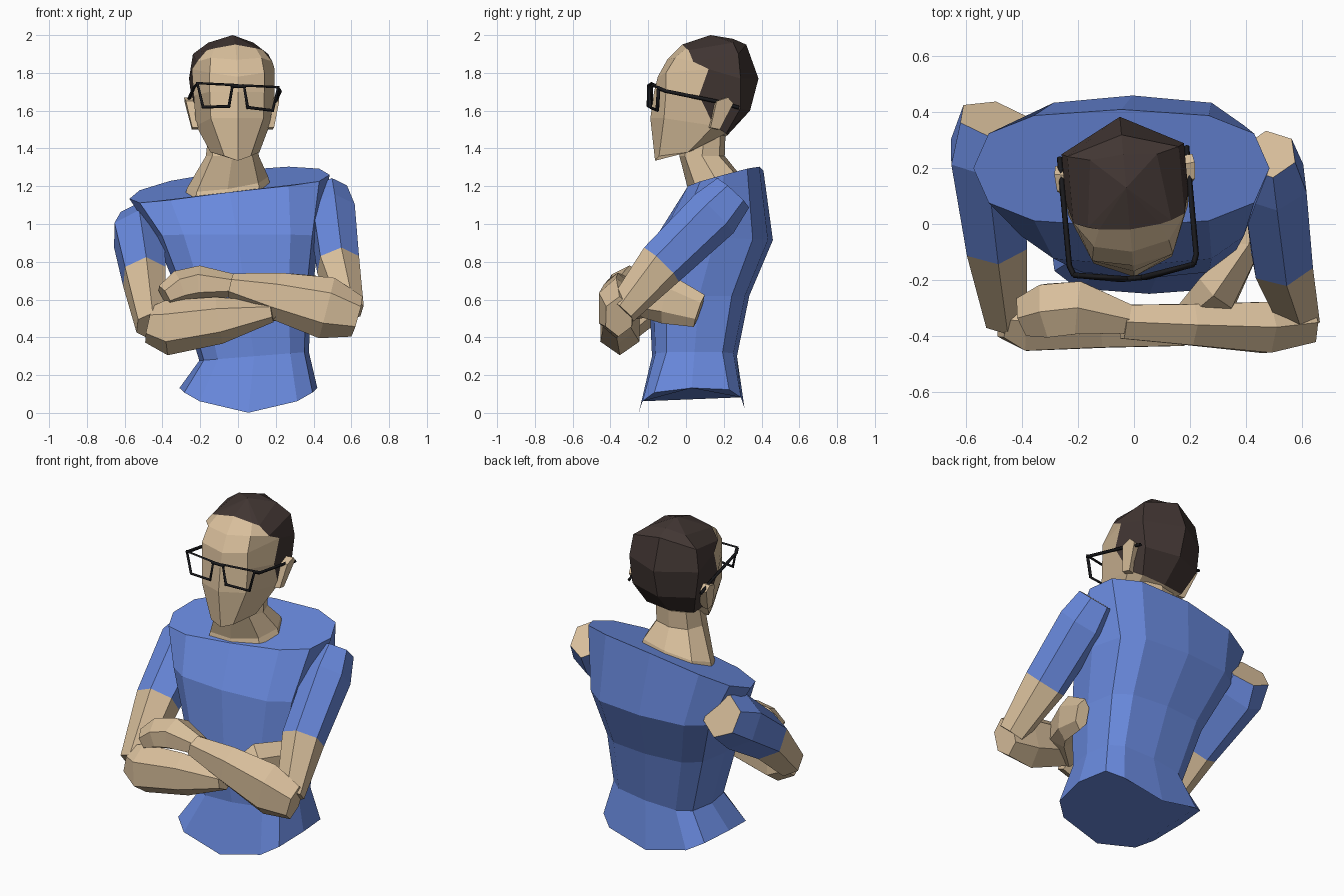
import bpy, bmesh, math
from mathutils import Vector, Matrix

if "Cube" in bpy.data.objects:
    bpy.data.objects.remove(bpy.data.objects["Cube"])


def mat(name, rgb):
    m = bpy.data.materials.new(name)
    m.diffuse_color = (*rgb, 1)
    m.use_nodes = True
    m.node_tree.nodes["Principled BSDF"].inputs["Base Color"].default_value = m.diffuse_color
    return m


SHIRT = mat("shirt_blue", (0.14, 0.25, 0.72))
SKIN = mat("skin", (0.69, 0.52, 0.33))
HAIR = mat("hair_brown", (0.055, 0.038, 0.034))
BLACK = mat("frame_black", (0.01, 0.01, 0.012))
HEAD = (Matrix.Translation((-0.025, 0.1, 0)) @ Matrix.Rotation(0.09, 4, 'Z')
        @ Matrix.Translation((0, -0.1, 0)))


def loft(name, rings, mats, pick=lambda row, col: 0, xf=Matrix(), crown=None):
    """Skin closed rings; pick chooses the material slot per face; crown peaks the last cap."""
    bm = bmesh.new()
    vs = [[bm.verts.new(xf @ Vector(p)) for p in r] for r in rings]
    n = len(vs[0])
    for i in range(len(vs) - 1):
        for j in range(n):
            k = (j + 1) % n
            f = bm.faces.new((vs[i][j], vs[i][k], vs[i + 1][k], vs[i + 1][j]))
            f.material_index = pick(i, j)
    bm.faces.new(vs[0][::-1]).material_index = pick(-1, 0)
    top = bm.faces.new(vs[-1])
    top.material_index = pick(len(vs) - 1, 0)
    if crown:
        bmesh.ops.poke(bm, faces=[top])["verts"][0].co = xf @ Vector(crown)
    bmesh.ops.recalc_face_normals(bm, faces=bm.faces)
    me = bpy.data.meshes.new(name)
    bm.to_mesh(me)
    bm.free()
    for m in mats:
        me.materials.append(m)
    ob = bpy.data.objects.new(name, me)
    bpy.context.collection.objects.link(ob)
    return ob


def oval(cx, cy, cz, rx, ry, tx=0, ty=0, sag=0, n=12, e=0.8):
    """Rounded-box ring, tilted by tx, ty and curved across x by sag."""
    out = []
    for i in range(n):
        a = 2 * math.pi * i / n
        c, s = round(math.cos(a), 6), round(math.sin(a), 6)
        x = rx * math.copysign(abs(c) ** e, c)
        y = ry * math.copysign(abs(s) ** e, s)
        out.append((cx + x, cy + y, cz + tx * x + ty * y + sag * x * x))
    return out


def limb(name, path, mats, pick=lambda r, c: 0, n=6):
    """Tube along (point, width, height) stations."""
    pts = [Vector(p[0]) for p in path]
    rings = []
    for i, (p, w, h) in enumerate(path):
        d = (pts[min(i + 1, len(pts) - 1)] - pts[max(i - 1, 0)]).normalized()
        u = d.cross(Vector((0, 0, 1))).normalized()
        v = u.cross(d)
        rings.append([pts[i] + u * w * math.cos(2 * math.pi * (k + .5) / n)
                      + v * h * math.sin(2 * math.pi * (k + .5) / n) for k in range(n)])
    return loft(name, rings, mats, pick)


# torso
loft("torso", [
    oval(0.055, 0.03, 0.012, 0.365, 0.28, sag=0.9, ty=0.04, e=0.5),
    oval(0.085, 0.045, 0.30, 0.29, 0.225, tx=0.08, e=0.6),
    oval(0.04, 0.07, 0.62, 0.35, 0.265, e=0.62),
    oval(-0.005, 0.155, 0.93, 0.435, 0.305, ty=-0.05, e=0.62),
    oval(-0.045, 0.2, 1.225, 0.53, 0.21, tx=0.12, ty=0.27, sag=-0.1, e=0.76),
], [SHIRT])

# neck
loft("neck", [
    oval(-0.055, 0.15, 1.18, 0.225, 0.15, 0.14, 0.25, n=8),
    oval(-0.055, 0.15, 1.22, 0.215, 0.14, 0.14, 0.25, n=8),
    oval(-0.03, 0.085, 1.36, 0.14, 0.12, n=8),
    oval(-0.025, 0.1, 1.5, 0.13, 0.11, n=8),
], [SKIN])

# head: columns from face centre round to the back, mirrored
front = [(0, -.165, 1.335), (0, -.19, 1.56), (0, -.17, 1.7), (0, -.15, 1.78), (0, -.1, 1.87), (0, -.02, 1.95)]
cheek = [(.07, -.15, 1.36), (.14, -.13, 1.56), (.145, -.12, 1.7), (.145, -.12, 1.8), (.135, -.07, 1.88), (.11, -.01, 1.93)]
side = [(.13, 0, 1.38), (.195, .13, 1.52), (.215, .05, 1.68), (.22, .1, 1.82), (.2, .02, 1.86), (.15, .0, 1.92)]
nape = [(.12, .13, 1.46), (.15, .2, 1.48), (.2, .27, 1.61), (.22, .27, 1.77), (.2, .26, 1.9), (.12, .24, 1.96)]
back = [(0, .19, 1.45), (0, .22, 1.47), (0, .34, 1.6), (0, .385, 1.77), (0, .32, 1.95), (0, .25, 1.98)]
rings = [[f, c, s, b, k] + [(-x, y, z) for x, y, z in (b, s, c)]
         for f, c, s, b, k in zip(front, cheek, side, nape, back)]
loft("head", rings, [SKIN, HAIR],
     lambda row, col: 1 if row >= 5 or (row >= 1 and 2 <= col <= 5) else 0, HEAD, (0, .13, 2.0))

# ears
for sx, nm in ((-1, "ear_left"), (1, "ear_right")):
    prof = [(.1, 1.51), (.15, 1.5), (.22, 1.64), (.19, 1.67), (.13, 1.65)]
    loft(nm, [[(sx * .17, y, z) for y, z in prof],
              [(sx * (.215 + .22 * (z - 1.5)), y + .01, z) for y, z in prof]], [SKIN], xf=HEAD)


# glasses
def wire(name, strokes, r):
    cu = bpy.data.curves.new(name, 'CURVE')
    cu.dimensions = '3D'
    cu.bevel_depth, cu.bevel_resolution, cu.use_fill_caps = r, 0, True
    for pts, closed in strokes:
        sp = cu.splines.new('POLY')
        sp.points.add(len(pts) - 1)
        sp.use_cyclic_u = closed
        for q, p in zip(sp.points, pts):
            x, y, z = HEAD @ Vector(p)
            q.co = (x, y, z - 0.05 * x, 1)
    cu.materials.append(BLACK)
    bpy.context.collection.objects.link(bpy.data.objects.new(name, cu))


frames = [([(-.04, -.195, 1.73), (.04, -.195, 1.73)], False)]
for s in (-1, 1):
    frames.append(([(s * .03, -.195, 1.735), (s * .215, -.165, 1.735),
                    (s * .185, -.17, 1.61), (s * .05, -.195, 1.62)], True))
    frames.append(([(s * .215, -.165, 1.73), (s * .228, -.13, 1.715),
                    (s * .228, .16, 1.655), (s * .228, .26, 1.625)], False))
wire("glasses", frames, 0.01)

# upper arms: sleeve first, bare skin below and on the shoulder end
sleeve = lambda row, col: 0 if row == 0 or row == 1 else 1
limb("upper_arm_left", [((-.505, .375, 1.01), .13, .125), ((-.525, .26, .94), .15, .16),
                        ((-.495, -.06, .72), .125, .135), ((-.46, -.33, .46), .085, .095)],
     [SHIRT, SKIN], sleeve)
limb("upper_arm_right", [((.485, .25, 1.165), .1, .115), ((.5, .15, 1.055), .13, .145),
                         ((.53, -.13, .785), .12, .13), ((.59, -.34, .54), .08, .085)],
     [SHIRT, SKIN], sleeve)

# forearms
limb("forearm_left", [((-.47, -.34, .47), .075, .1), ((-.38, -.35, .45), .12, .145),
                      ((-.1, -.36, .49), .095, .125), ((.18, -.38, .535), .065, .055)], [SKIN])
limb("forearm_right", [((.63, -.355, .51), .08, .11), ((.47, -.37, .555), .105, .165),
                       ((.2, -.36, .62), .085, .125), ((-.04, -.35, .675), .07, .065)], [SKIN])

# hands: one rests on the opposite arm, the other tucks under it
limb("hand_right", [((-.02, -.34, .675), .06, .06), ((-.2, -.3, .685), .11, .095),
                    ((-.31, -.31, .665), .11, .09), ((-.39, -.33, .62), .08, .06)], [SKIN])
limb("hand_left", [((.16, -.36, .53), .05, .05), ((.3, -.24, .62), .09, .12),
                   ((.4, -.1, .6), .05, .13), ((.43, .07, .54), .04, .09)], [SKIN])
